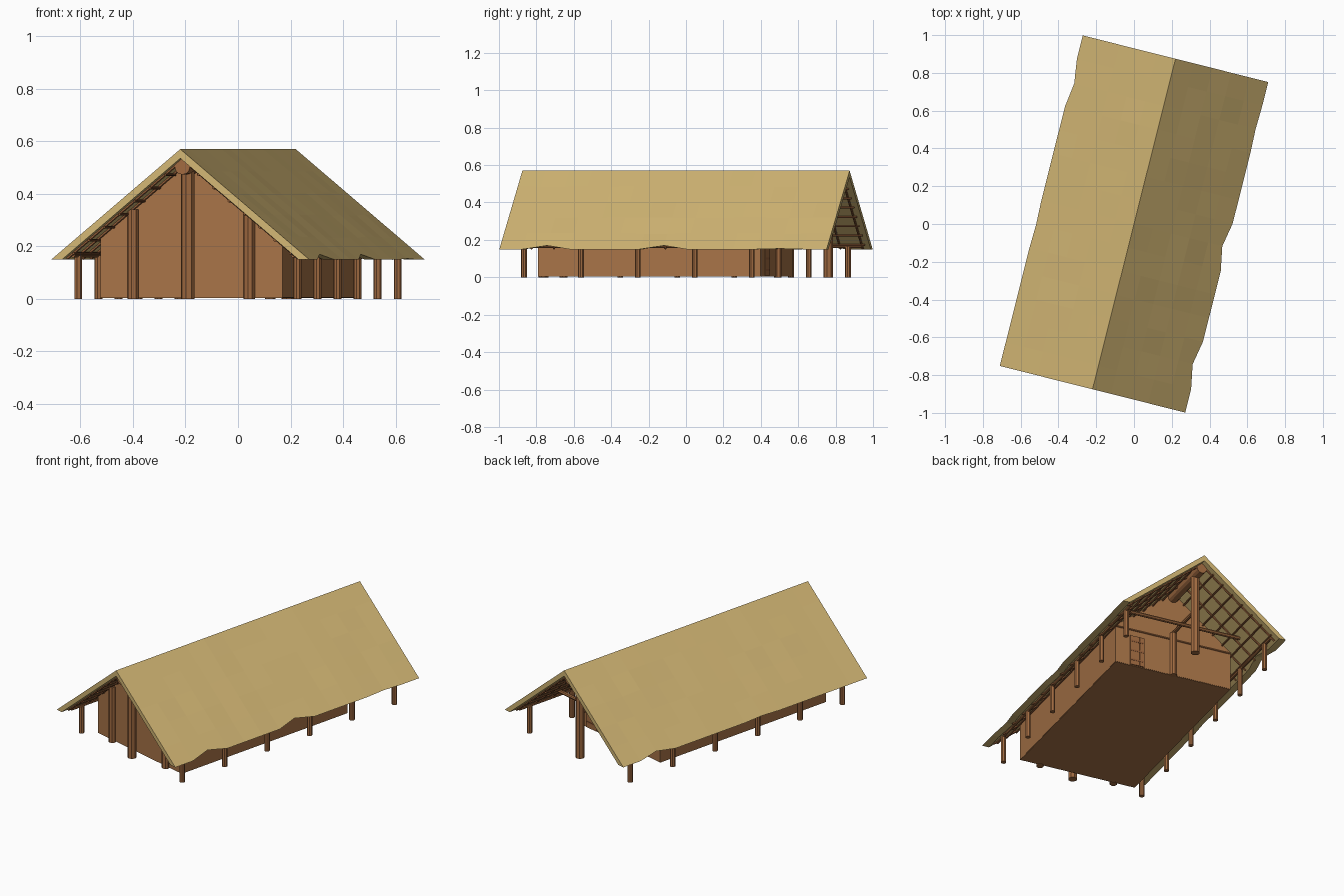
import bpy, bmesh, math, random
from mathutils import Matrix, Vector

if "Cube" in bpy.data.objects:
    bpy.data.objects.remove(bpy.data.objects["Cube"])

random.seed(4)
R = Matrix.Rotation(math.radians(-14.1), 4, 'Z')   # whole house is turned on the ground
HU, HV, ZR, ZE, T = 0.506, 0.902, 0.57, 0.15, 0.035
S = (ZR - ZE) / HU                                  # roof slope


def lin(c):
    c /= 255
    return c / 12.92 if c < 0.04045 * 1 else ((c + 0.055) / 1.055) ** 2.4


def mat(name, r, g, b):
    m = bpy.data.materials.new(name)
    m.diffuse_color = (lin(r), lin(g), lin(b), 1)
    m.use_nodes = True
    m.node_tree.nodes["Principled BSDF"].inputs["Base Color"].default_value = m.diffuse_color
    return m


THATCH = mat("thatch", 210, 182, 116)
CLAY = mat("clay_wall", 167, 115, 71)
WOOD = mat("wood", 160, 106, 64)
POLE = mat("lattice_pole", 148, 94, 57)


def under(u):
    return ZR - T - abs(u) * S


def finish(name, bm, m):
    bmesh.ops.recalc_face_normals(bm, faces=bm.faces)
    bm.transform(R)
    me = bpy.data.meshes.new(name)
    bm.to_mesh(me)
    bm.free()
    me.materials.append(m)
    ob = bpy.data.objects.new(name, me)
    bpy.context.collection.objects.link(ob)
    return ob


def rods(name, segs, r, m, sides=8):
    """Round poles between pairs of points."""
    bm = bmesh.new()
    for a, b in segs:
        a, b = Vector(a), Vector(b)
        d = b - a
        mx = Matrix.Translation((a + b) / 2) @ d.to_track_quat('Z', 'Y').to_matrix().to_4x4()
        bmesh.ops.create_cone(bm, cap_ends=True, segments=sides, radius1=r, radius2=r,
                              depth=d.length, matrix=mx)
    finish(name, bm, m)


def boxes(name, items, m):
    """Boxes given as (centre, size)."""
    bm = bmesh.new()
    for c, s in items:
        bmesh.ops.create_cube(bm, size=1, matrix=Matrix.Translation(c) @ Matrix.Diagonal((*s, 1)))
    finish(name, bm, m)


def prism(name, pts, v0, v1, m):
    """Profile in (u, z) extruded along v."""
    bm = bmesh.new()
    f = bm.faces.new([bm.verts.new((u, v0, z)) for u, z in pts])
    e = bmesh.ops.extrude_face_region(bm, geom=[f])
    bmesh.ops.translate(bm, vec=(0, v1 - v0, 0),
                        verts=[x for x in e['geom'] if isinstance(x, bmesh.types.BMVert)])
    finish(name, bm, m)


# thatched roof: rows of cross-sections, with a few worn notches at the eaves
NV, NU = 14, 5
notch = {(1, 2): 0.024, (1, 7): 0.024, (1, 12): 0.004, (-1, 12): 0.018, (-1, 6): 0.004}
bm = bmesh.new()
rows = []
for i in range(NV + 1):
    v = -HV + 2 * HV * i / NV
    top, bot = [], []
    for k in range(-NU, NU + 1):
        s = 1 if k > 0 else -1
        e = HU - notch.get((s, i), 0)
        w = e if abs(k) == NU else HU * abs(k) / NU
        j = random.uniform(-0.003, 0.003) if 0 < abs(k) < NU and 0 < i < NV else 0
        top.append(bm.verts.new((s * w, v, ZR - w * S + j)))
        wb = e - T / S if abs(k) == NU else (HU - T / S) * abs(k) / NU
        bot.append(bm.verts.new((s * wb, v, ZR - T - wb * S)))
    rows.append((top, bot))
for a, b in zip(rows, rows[1:]):
    for side in (0, 1):
        for k in range(2 * NU):
            bm.faces.new((a[side][k], a[side][k + 1], b[side][k + 1], b[side][k]))
    for k in (0, 2 * NU):
        bm.faces.new((a[0][k], a[1][k], b[1][k], b[0][k]))
for t, bt in (rows[0], rows[-1]):
    for k in range(2 * NU):
        bm.faces.new((t[k], t[k + 1], bt[k + 1], bt[k]))
finish("thatched_roof", bm, THATCH)

# roof lattice under the thatch
rods("rafters", [((s * 0.02, v, under(0.02) - 0.004), (s * 0.455, v, under(0.455) - 0.004))
                 for s in (-1, 1) for v in [-0.86 + 1.72 * i / 14 for i in range(15)]],
     0.006, POLE, 6)
rods("purlins", [((s * u, -0.88, under(u) - 0.009), (s * u, 0.88, under(u) - 0.009))
                 for s in (-1, 1) for u in [0.065 + 0.06 * i for i in range(7)]],
     0.005, POLE, 6)
rods("ridge_log", [((0, -0.87, 0.503), (0, 0.87, 0.503))], 0.03, WOOD, 12)

# clay walls and floor
WU, V0, V1 = 0.357, -0.725, 0.5
gable = [(-WU, 0.005), (WU, 0.005), (WU, under(WU)), (0, under(0)), (-WU, under(WU))]
prism("front_gable_wall", gable, V0, V0 + 0.02, CLAY)
prism("back_gable_wall", gable, V1 - 0.02, V1, CLAY)
for s, n in ((-1, "left"), (1, "right")):
    boxes(n + "_wall", [((s * (WU - 0.01), (V0 + V1) / 2, 0.005 + under(WU) / 2),
                         (0.02, V1 - V0 - 0.04, under(WU)))], CLAY)
boxes("earth_floor", [((0, (V0 + V1) / 2, 0.008), (2 * WU - 0.004, V1 - V0 - 0.004, 0.01))], CLAY)

# posts carrying the roof
rods("eave_posts", [((s * 0.43, -0.785 + 0.314 * i, 0), (s * 0.43, -0.785 + 0.314 * i, 0.165))
                    for s in (-1, 1) for i in range(6)], 0.0155, WOOD)
rods("eave_plates", [((s * 0.432, -0.86, 0.165), (s * 0.432, 0.86, 0.165))
                     for s in (-1, 1)], 0.008, WOOD)
rods("ridge_posts", [((0, v, 0), (0, v, 0.5)) for v in (-0.785, 0.785)], 0.026, WOOD)
rods("front_wall_posts", [((u, V0 - 0.008, 0), (u, V0 - 0.008, under(u) - 0.005))
                          for u in (-0.228, 0.228)], 0.022, WOOD)
rods("back_wall_post", [((0, V1 + 0.006, 0), (0, V1 + 0.006, 0.27))], 0.021, WOOD)

# porch beams at the back
rods("porch_beams", [((-0.34, 0.65, 0.25), (0.34, 0.65, 0.25)),
                     ((0, V1, 0.275), (0, 0.785, 0.275))], 0.011, WOOD)
rods("back_wall_plate", [((-WU, V1, 0.235), (WU, V1, 0.235))], 0.006, WOOD)

# plank door in the back wall
boxes("door_planks", [((0.195 + 0.03 * i, V1 + 0.003, 0.1), (0.028, 0.008, 0.185))
                      for i in range(3)], WOOD)
boxes("door_battens", [((0.225, V1 + 0.006, z), (0.08, 0.005, 0.01))
                       for z in (0.04, 0.1, 0.16)], POLE)
